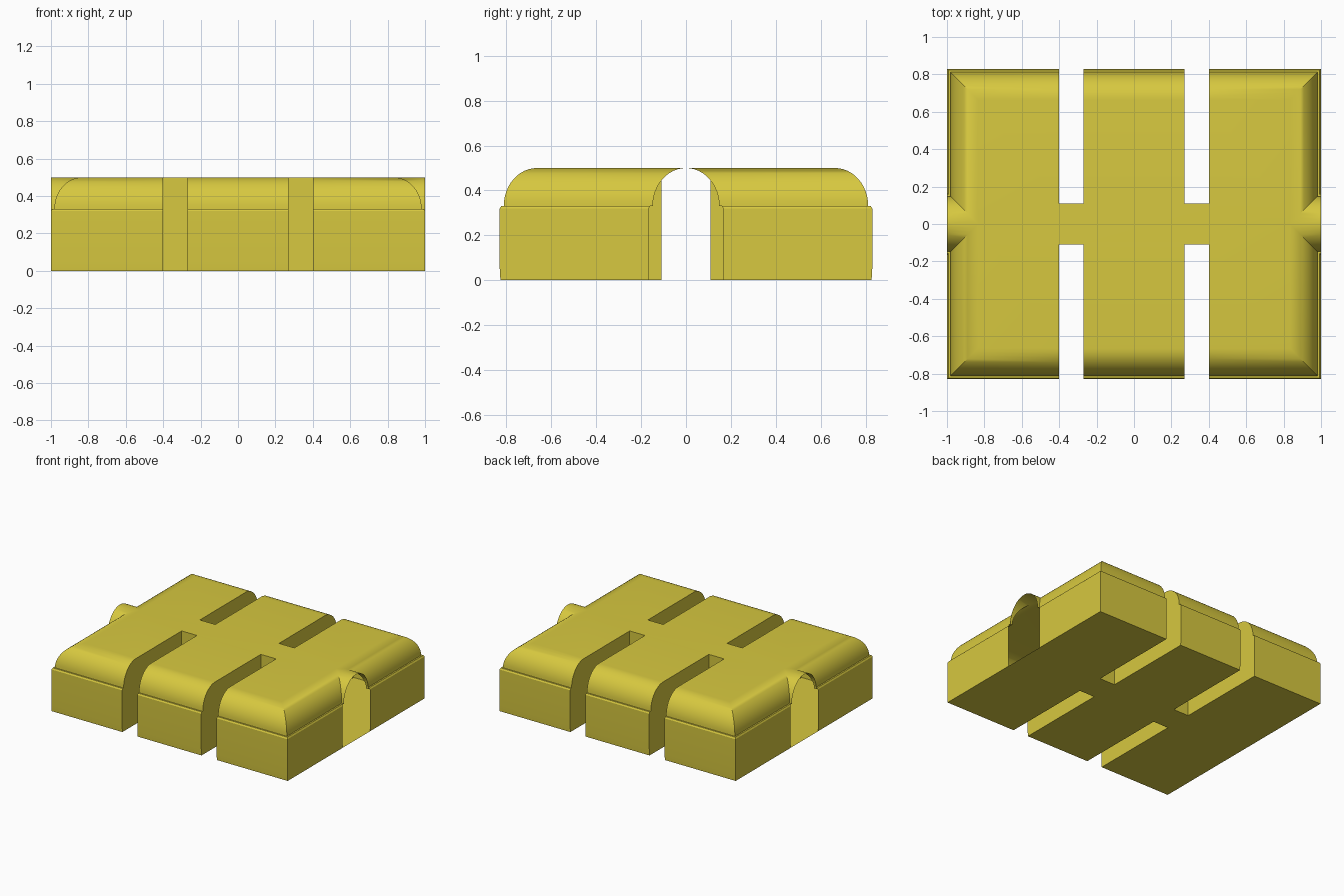
import bpy, bmesh, math

if "Cube" in bpy.data.objects:
    bpy.data.objects.remove(bpy.data.objects["Cube"])

STEPS = 12


def section(half, depth):
    """Closed outline: straight wall, small rim ledge, rounded shoulder."""
    side = [(half, depth)]
    if depth == 0:
        side = [(half - 0.003, 0)]
    side += [(half, 0.05), (half, 0.32), (half - 0.007, 0.331), (half - 0.018, 0.331)]
    r = min(0.148, half - 0.018)
    for i in range(1, STEPS + 1):
        a = math.pi / 2 * i / STEPS
        side.append((half - 0.018 - r + r * math.cos(a), 0.331 + 0.169 * math.sin(a)))
    left = [(-u, z) for u, z in reversed(side) if abs(u) > 1e-5 or z < 0.499]
    return side + left


def make_object(name, bm):
    bmesh.ops.recalc_face_normals(bm, faces=bm.faces)
    me = bpy.data.meshes.new(name)
    bm.to_mesh(me)
    bm.free()
    ob = bpy.data.objects.new(name, me)
    bpy.context.collection.objects.link(ob)
    return ob


def extrude(name, outline, length, axis):
    """Sweep an outline symmetrically along the x or y axis."""
    bm = bmesh.new()
    place = (lambda u, z, s: (s, u, z)) if axis == 'x' else (lambda u, z, s: (u, s, z))
    a, b = [[bm.verts.new(place(u, z, s)) for u, z in outline] for s in (-length, length)]
    n = len(outline)
    bm.faces.new(a)
    bm.faces.new(b)
    for i in range(n):
        j = (i + 1) % n
        bm.faces.new((a[i], a[j], b[j], b[i]))
    return make_object(name, bm)


def box(name, x0, x1, y0, y1, z0, z1):
    bm = bmesh.new()
    bmesh.ops.create_cube(bm, size=1)
    for v in bm.verts:
        v.co = (x1 if v.co.x > 0 else x0, y1 if v.co.y > 0 else y0, z1 if v.co.z > 0 else z0)
    return make_object(name, bm)


def combine(ob, other, operation):
    """Run one boolean, keep the result and drop the helper."""
    mod = ob.modifiers.new("combine", 'BOOLEAN')
    mod.operation, mod.solver, mod.object = operation, 'EXACT', other
    dg = bpy.context.evaluated_depsgraph_get()
    me = bpy.data.meshes.new_from_object(ob.evaluated_get(dg))
    ob.modifiers.clear()
    ob.data = me
    bpy.data.objects.remove(other)


# Rounded block with a small arched tunnel running out of both ends
block = extrude("tunnel_block", section(1.0, -0.1), 1.2, 'y')
combine(block, extrude("tunnel", section(0.166, -0.2), 1.02, 'x'), 'UNION')
combine(block, extrude("long_sides", section(0.83, 0), 1.3, 'x'), 'INTERSECT')

# Four slots cut in from the front and back
for sx in (-1, 1):
    for sy in (-1, 1):
        x0, x1 = sorted((sx * 0.27, sx * 0.4))
        y0, y1 = sorted((sy * 0.11, sy * 1.0))
        combine(block, box("slot", x0, x1, y0, y1, -0.1, 0.7), 'DIFFERENCE')

# Open the tunnel ends, trimmed flush with the end walls (hollow shell)
bm = bmesh.new()
bm.from_mesh(block.data)
caps = [f for f in bm.faces if all(abs(v.co.x) > 1.015 for v in f.verts)]
bmesh.ops.delete(bm, geom=caps, context='FACES_ONLY')
for v in bm.verts:
    v.co.x = max(-1, min(1, v.co.x))
bmesh.ops.remove_doubles(bm, verts=bm.verts, dist=0.0005)
bmesh.ops.dissolve_degenerate(bm, edges=bm.edges, dist=0.0002)
bm.to_mesh(block.data)
bm.free()
block.data.name = "tunnel_block"

# Yellow finish
mat = bpy.data.materials.new("yellow")
mat.diffuse_color = (0.68, 0.58, 0.05, 1)
mat.use_nodes = True
mat.node_tree.nodes["Principled BSDF"].inputs["Base Color"].default_value = mat.diffuse_color
block.data.materials.clear()
block.data.materials.append(mat)
for p in block.data.polygons:
    p.material_index = 0

bpy.context.view_layer.objects.active = block
block.select_set(True)
bpy.ops.object.shade_smooth_by_angle(angle=math.radians(30))
